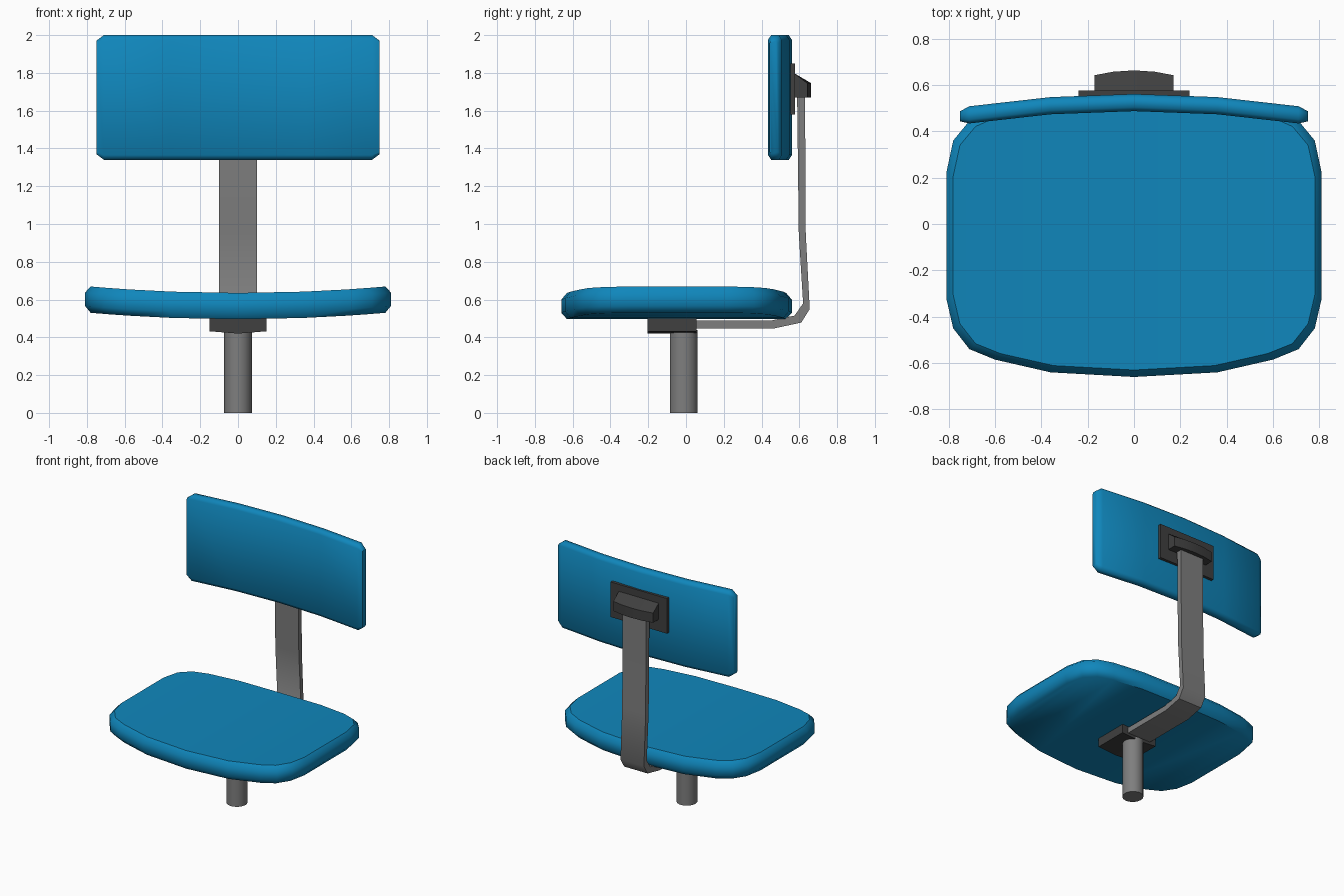
import bpy, bmesh, math

if "Cube" in bpy.data.objects:
    bpy.data.objects.remove(bpy.data.objects["Cube"])


def material(name, rgb):
    m = bpy.data.materials.new(name)
    m.diffuse_color = (*rgb, 1)
    m.use_nodes = True
    m.node_tree.nodes["Principled BSDF"].inputs["Base Color"].default_value = m.diffuse_color
    return m


BLUE = material("blue upholstery", (0.005, 0.24, 0.50))
GREY = material("grey metal", (0.21, 0.21, 0.21))
DARK = material("dark plastic", (0.05, 0.05, 0.05))


def build(name, verts, faces, mat, angle=None):
    me = bpy.data.meshes.new(name)
    me.from_pydata(verts, [], faces)
    bm = bmesh.new()
    bm.from_mesh(me)
    bmesh.ops.remove_doubles(bm, verts=bm.verts, dist=1e-5)
    bmesh.ops.recalc_face_normals(bm, faces=bm.faces)
    bm.to_mesh(me)
    bm.free()
    me.materials.append(mat)
    ob = bpy.data.objects.new(name, me)
    bpy.context.collection.objects.link(ob)
    if angle:
        bpy.ops.object.select_all(action='DESELECT')
        ob.select_set(True)
        bpy.context.view_layer.objects.active = ob
        bpy.ops.object.shade_smooth_by_angle(angle=math.radians(angle))
    return ob


def loft(rings, caps=True):
    """Join equal closed rings of points into a skin."""
    n = len(rings[0])
    verts = [p for r in rings for p in r]
    faces = [(a * n + i, a * n + (i + 1) % n, (a + 1) * n + (i + 1) % n, (a + 1) * n + i)
             for a in range(len(rings) - 1) for i in range(n)]
    if caps:
        faces += [tuple(range(n)), tuple(range(len(verts) - n, len(verts)))]
    return verts, faces


# Seat: rounded outline lofted in z, dished upward at the sides
front = [(0, -.66), (.36, -.64), (.60, -.585), (.71, -.54), (.78, -.45), (.81, -.32)]
rear = [(.81, .22), (.78, .36), (.71, .445), (.60, .495), (.36, .545), (0, .56)]
right = front + rear
outline = right + [(-x, y) for x, y in reversed(right[1:-1])]
n = len(outline)


def seat_ring(inset, z):
    sx, sy, cy = 1 - inset / .81, 1 - inset / .61, -.05
    return [(x * sx, cy + (y - cy) * sy, z + .034 * (x * sx / .78) ** 2) for x, y in outline]


verts, faces = loft([seat_ring(.03, .496), seat_ring(0, .53),
                     seat_ring(0, .60), seat_ring(.03, .635)], caps=False)
for base in (0, 3 * n):                       # caps as front-to-rear strips
    for i in range(5):
        faces.append((base + i, base + i + 1, base + 10 - i, base + 11 - i))
        m = lambda k: base + (n - k) % n if k not in (0, 11) else base + k
        faces.append((m(i), m(i + 1), m(10 - i), m(11 - i)))
build("seat", verts, faces, BLUE, 46)

# Backrest: chamfered section swept along a shallow arc
rings = []
for x in (-.75, -.71, -.36, 0, .36, .71, .75):
    end = abs(x) > .73
    y = .524 - .056 * (x / .73) ** 2
    t, h = (.022, .30) if end else (.037, .33)
    c, d = (.01, .012) if end else (.017, .025)
    sec = [(-t, -h + d), (-t + c, -h), (t - c, -h), (t, -h + d),
           (t, h - d), (t - c, h), (-t + c, h), (-t, h - d)]
    rings.append([(x, y + dy, 1.67 + dz) for dy, dz in sec])
build("backrest", *loft(rings), BLUE, 60)

# Bent support strap
outer = [(.04, .447), (.465, .447), (.61, .478), (.655, .55), (.634, .95), (.63, 1.70)]
inner = [(.04, .49), (.455, .49), (.575, .515), (.62, .58), (.597, .95), (.588, 1.70)]
rings = [[(-.1, *o), (.1, *o), (.1, *i), (-.1, *i)] for o, i in zip(outer, inner)]
build("support_strap", *loft(rings), GREY, 40)

# Backrest mounting plate
rings = [[(x, .535, 1.58), (x, .576, 1.58), (x, .576, 1.85), (x, .535, 1.85)]
         for x in (-.24, .24)]
build("mounting_plate", *loft(rings), DARK)

# Wedge-shaped strap holder, slightly bowed across its back
rings = [[(x, .57, 1.67), (x, y, 1.67), (x, y, 1.745), (x, .57, 1.80)]
         for x, y in ((-.17, .642), (-.09, .657), (0, .663), (.09, .657), (.17, .642))]
build("strap_holder", *loft(rings), DARK, 30)

# Under-seat block with a shallow keel
rings = [[(-.15, y, .432), (0, y, .42), (.15, y, .432), (.15, y, .502), (0, y, .498), (-.15, y, .502)]
         for y in (-.205, .055)]
build("seat_block", *loft(rings), DARK)

# Post
rings = [[(.073 * math.cos(a * math.tau / 18), -.012 + .075 * math.sin(a * math.tau / 18), z)
          for a in range(18)] for z in (0, .44)]
build("post", *loft(rings), GREY, 40)
